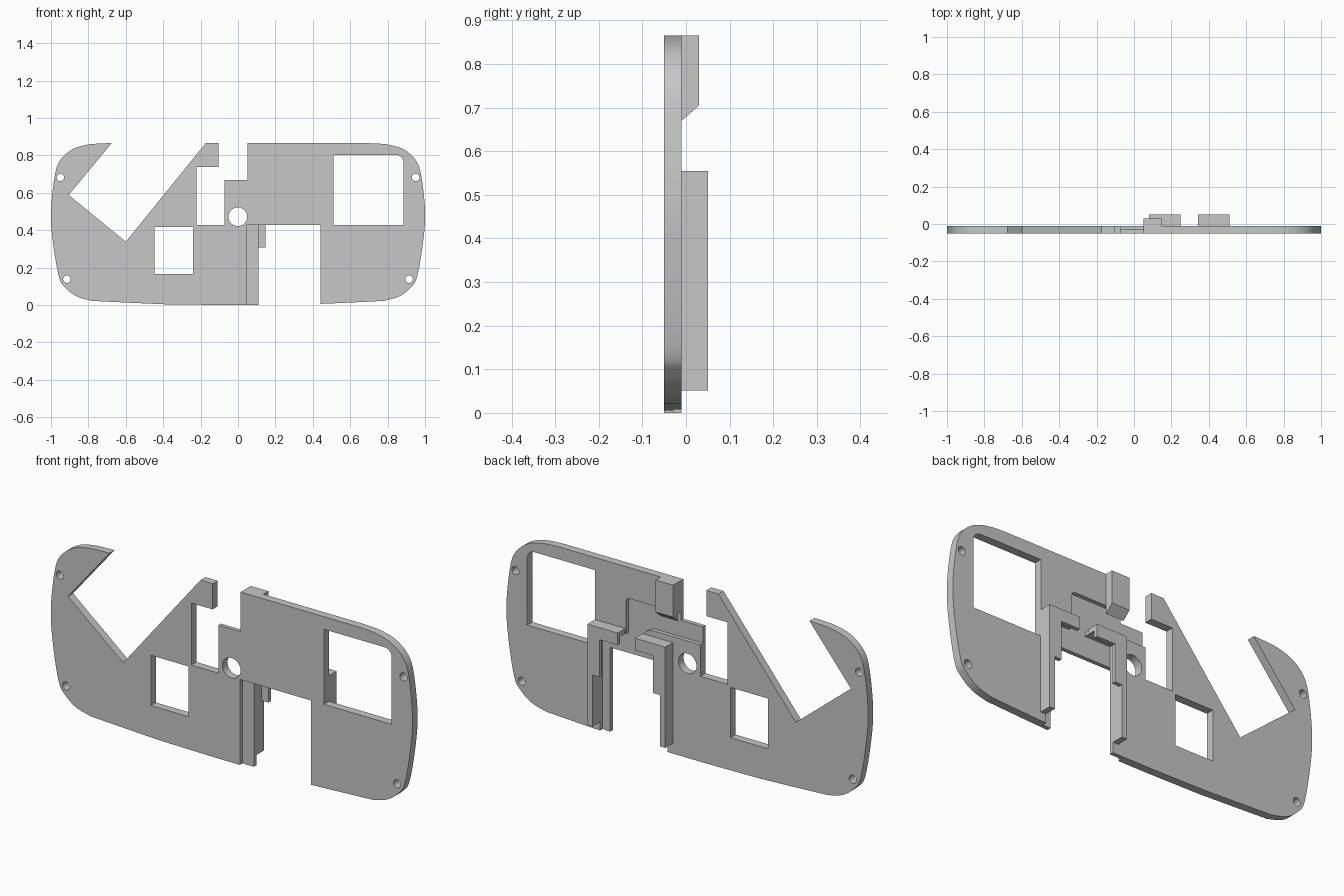
import bpy, bmesh, math

if "Cube" in bpy.data.objects:
    bpy.data.objects.remove(bpy.data.objects["Cube"])

grey = bpy.data.materials.new("plain_grey")
grey.use_nodes = True
colour = (0.57, 0.57, 0.57, 1)
grey.diffuse_color = colour
grey.node_tree.nodes["Principled BSDF"].inputs["Base Color"].default_value = colour

FRONT, MID, BACK, TOP = -0.05, -0.03, -0.01, 0.05


def prism(name, points, y0, y1):
    """Extrude an (x, z) outline from y0 to y1."""
    bm = bmesh.new()
    face = bm.faces.new([bm.verts.new((x, y0, z)) for x, z in points])
    ext = bmesh.ops.extrude_face_region(bm, geom=[face])
    moved = [v for v in ext["geom"] if isinstance(v, bmesh.types.BMVert)]
    bmesh.ops.translate(bm, verts=moved, vec=(0, y1 - y0, 0))
    bmesh.ops.recalc_face_normals(bm, faces=bm.faces)
    mesh = bpy.data.meshes.new(name)
    bm.to_mesh(mesh)
    bm.free()
    mesh.materials.append(grey)
    obj = bpy.data.objects.new(name, mesh)
    bpy.context.collection.objects.link(obj)
    return obj


def rect(x0, x1, z0, z1):
    return [(x0, z0), (x1, z0), (x1, z1), (x0, z1)]


def arc(cx, cz, r, start, end, n):
    steps = [math.radians(start + (end - start) * i / n) for i in range(n + 1)]
    return [(cx + r * math.cos(a), cz + r * math.sin(a)) for a in steps]


def circle(cx, cz, r, n=32):
    return arc(cx, cz, r, 0, 360, n)[:-1]


def modify(target, tool, operation):
    mod = target.modifiers.new(operation.lower(), "BOOLEAN")
    mod.operation, mod.object, mod.solver = operation, tool, "EXACT"
    bpy.context.view_layer.objects.active = target
    bpy.ops.object.modifier_apply(modifier=mod.name)
    bpy.data.objects.remove(tool)


def smooth_path(points, n=6):
    """Catmull-Rom interpolation of the rounded rim."""
    out = []
    padded = [points[0]] + points + [points[-1]]
    for a, b, c, d in zip(padded, padded[1:], padded[2:], padded[3:]):
        for i in range(n):
            t = i / n
            out.append(tuple(0.5 * (2 * q + (r - p) * t + (2 * p - 5 * q + 4 * r - s) * t * t
                                    + (3 * q - p - 3 * r + s) * t ** 3)
                             for p, q, r, s in zip(a, b, c, d)))
    return out + [points[-1]]


# Face plate outline, one rounded end mirrored to the other
rim = smooth_path([(0.7, 0.865), (0.8, 0.858), (0.885, 0.832), (0.95, 0.775), (0.98, 0.69),
                   (1.0, 0.5), (0.99, 0.34), (0.957, 0.15), (0.92, 0.09), (0.86, 0.045),
                   (0.78, 0.022)])
rim += [(0.6, 0.013), (0.4, 0.004), (0.1, 0)]
plate = prism("face_plate", rim + [(-x, z) for x, z in reversed(rim)], FRONT, BACK)

# Openings right through the plate
through = [
    [(-0.675, 0.866), (-0.905, 0.588), (-0.6, 0.338), (-0.172, 0.866), (-0.172, 1), (-0.675, 1)],
    [(-0.105, 1), (-0.105, 0.737), (-0.223, 0.737), (-0.223, 0.427), (-0.073, 0.427),
     (-0.073, 0.667), (0.05, 0.667), (0.05, 1)],
    rect(-0.447, -0.24, 0.165, 0.416),
    [(0.51, 0.427), (0.885, 0.427)] + arc(0.845, 0.762, 0.04, 0, 90, 6) + [(0.51, 0.802)],
    rect(0.109, 0.44, -0.1, 0.427),
    circle(-0.001, 0.472, 0.05),
]
through += [circle(side * x, z, 0.02) for side in (-1, 1) for x, z in ((0.95, 0.682), (0.915, 0.138))]
for outline in through:
    modify(plate, prism("cutter", outline, -0.2, 0.2), "DIFFERENCE")

# Front step beside the lower opening
modify(plate, prism("cutter", rect(0.045, 0.2, -0.1, 0.427), -0.2, MID), "DIFFERENCE")

# Rear pocket around the opening and the angled channel above it
modify(plate, prism("cutter", rect(0.109, 0.482, -0.1, 0.53), MID, 0.2), "DIFFERENCE")
channel = [(-0.15, 0.585)] + arc(0.188, 0.525, 0.06, 90, 0, 8) + [(0.248, 0.5), (0.338, 0.5)]
channel += arc(0.318, 0.69, 0.02, 0, 90, 5) + [(-0.15, 0.71)]
modify(plate, prism("cutter", channel, MID, 0.2), "DIFFERENCE")

# Rear holding rails: corner wall with an inward flange, mirrored about the opening
CENTRE = 0.2955
for side, name in ((-1, "right_rail"), (1, "left_rail")):
    def across(points):
        return [(CENTRE + side * x, z) for x, z in points]
    wall = [(0.2155, 0.051), (0.2155, 0.555), (0.0475, 0.555), (0.0475, 0.53),
            (0.1865, 0.53), (0.1865, 0.051)]
    flange = [(0.2, 0.308), (0.2, 0.545), (0.0475, 0.545), (0.0475, 0.495),
              (0.149, 0.495), (0.149, 0.308)]
    rail = prism(name, across(wall), BACK, TOP)
    modify(rail, prism("flange", across(flange), 0.03, TOP), "UNION")

# Upper rear block with a chamfered underside
block = prism("upper_block", rect(0.05, 0.147, 0.67, 0.865), BACK, 0.03)
for v in block.data.vertices:
    if v.co.z < 0.7 and v.co.y > 0:
        v.co.z = 0.705

# Smooth the rim and holes while keeping edges sharp
bpy.ops.object.select_all(action="DESELECT")
plate.select_set(True)
bpy.context.view_layer.objects.active = plate
bpy.ops.object.shade_smooth_by_angle(angle=math.radians(30))
